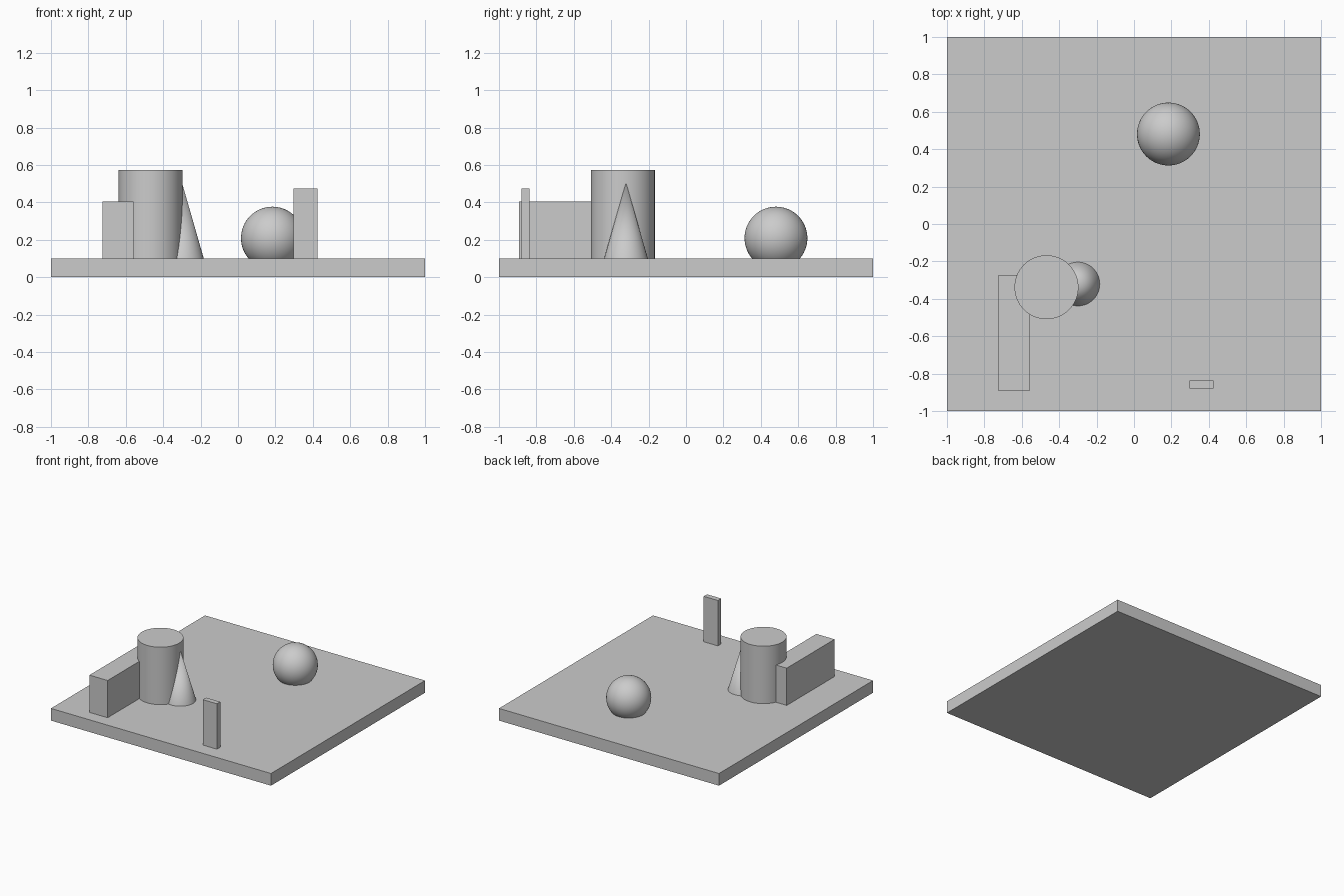
import bpy
import math

default_cube = bpy.data.objects.get("Cube")
if default_cube:
    bpy.data.objects.remove(default_cube, do_unlink=True)

# One plain grey for everything
GREY = (0.6, 0.6, 0.6, 1.0)
grey = bpy.data.materials.new("plain_grey")
grey.use_nodes = True
grey.diffuse_color = GREY
grey.node_tree.nodes["Principled BSDF"].inputs["Base Color"].default_value = GREY

FLOOR = 0.1  # top of the base slab


def finish(name, smooth=False):
    obj = bpy.context.object
    obj.name = obj.data.name = name
    obj.data.materials.append(grey)
    if smooth:
        bpy.ops.object.shade_smooth_by_angle(angle=math.radians(35))
    return obj


def box(name, x, y, z):
    """Box from its (min, max) extent on each axis."""
    spans = (x, y, z)
    bpy.ops.mesh.primitive_cube_add(size=1, location=[(a + b) / 2 for a, b in spans])
    obj = finish(name)
    obj.scale = [b - a for a, b in spans]
    bpy.ops.object.transform_apply(location=False, rotation=False, scale=True)
    return obj


def round_solid(name, x, y, radius, top_radius, top):
    """Cylinder or cone standing on the slab."""
    bpy.ops.mesh.primitive_cone_add(
        vertices=64, radius1=radius, radius2=top_radius,
        depth=top - FLOOR, location=(x, y, (FLOOR + top) / 2))
    return finish(name, smooth=True)


# Base slab
box("base_slab", (-1, 1), (-1, 1), (0, FLOOR))

# Blocks on the slab
box("long_block", (-0.725, -0.56), (-0.893, -0.272), (FLOOR, 0.406))
box("thin_upright_block", (0.296, 0.425), (-0.88, -0.837), (FLOOR, 0.473))

# Cylinder and the cone cutting into its side
round_solid("cylinder", -0.468, -0.338, 0.171, 0.171, 0.572)
round_solid("cone", -0.3, -0.321, 0.117, 0, 0.507)

# Ball partly sunk into the slab
bpy.ops.mesh.primitive_uv_sphere_add(
    segments=64, ring_count=32, radius=0.168, location=(0.184, 0.481, 0.209))
finish("ball", smooth=True)
